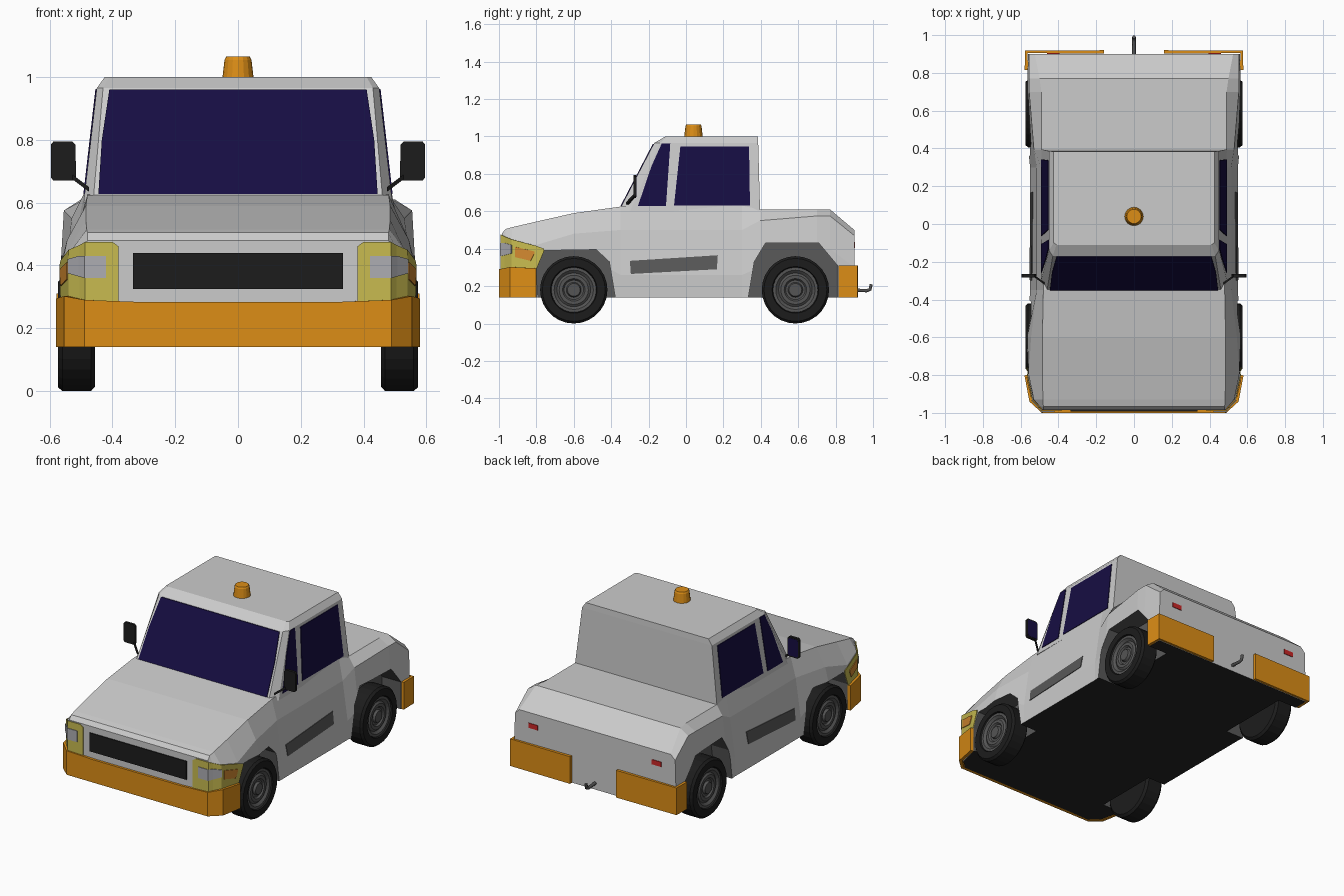
import bpy, bmesh, math
from mathutils import Vector

if "Cube" in bpy.data.objects:
    bpy.data.objects.remove(bpy.data.objects["Cube"])


def material(name, rgb):
    m = bpy.data.materials.new(name)
    m.diffuse_color = (*rgb, 1)
    m.use_nodes = True
    m.node_tree.nodes["Principled BSDF"].inputs["Base Color"].default_value = m.diffuse_color
    return m


GREY = material("paint_grey", (.52, .52, .52))
DARK = material("dark_grey", (.1, .1, .1))
BLACK = material("black", (.012, .012, .012))
FLOOR = material("floor_black", (.018, .018, .018))
ORANGE = material("orange", (.72, .27, .008))
YELLOW = material("lamp_yellow", (.58, .5, .08))
LENS = material("lens_grey", (.42, .42, .45))
AMBER = material("amber", (.65, .25, .03))
RED = material("red", (.6, .02, .02))
GLASS = material("dark_blue_glass", (.008, .004, .055))
RIM = material("rim_grey", (.09, .09, .09))


def mesh(name, verts, faces, *mats):
    me = bpy.data.meshes.new(name)
    me.from_pydata([tuple(v) for v in verts], [], faces)
    bm = bmesh.new()
    bm.from_mesh(me)
    bmesh.ops.recalc_face_normals(bm, faces=bm.faces)
    bm.to_mesh(me)
    bm.free()
    for m in mats:
        me.materials.append(m)
    ob = bpy.data.objects.new(name, me)
    bpy.context.collection.objects.link(ob)
    return ob


def loft(name, rings, *mats):
    """Skin closed rings of equal length and cap both ends."""
    n = len(rings[0])
    faces = [(i * n + j, i * n + (j + 1) % n, (i + 1) * n + (j + 1) % n, (i + 1) * n + j)
             for i in range(len(rings) - 1) for j in range(n)]
    last = (len(rings) - 1) * n
    faces += [tuple(range(n)), tuple(range(last, last + n))]
    return mesh(name, [v for r in rings for v in r], faces, *mats)


def slab(name, pts, vec, *mats):
    """Flat outline extruded along a vector."""
    return loft(name, [pts, [Vector(p) + Vector(vec) for p in pts]], *mats)


def strip(name, cols, thick, mat):
    """Upright band through columns of (x, y, z_low, z_high)."""
    v = [p for x, y, a, b in cols for p in ((x, y, a), (x, y, b))]
    f = [(2 * i, 2 * i + 2, 2 * i + 3, 2 * i + 1) for i in range(len(cols) - 1)]
    ob = mesh(name, v, f, mat)
    mod = ob.modifiers.new("thickness", 'SOLIDIFY')
    mod.thickness, mod.offset = thick, 0
    return ob


def lathe(name, profile, centre, n, side, mat):
    """Spin (radius, x) points around the x axis."""
    rings = [[(side * x, centre[0] + r * math.cos(2 * math.pi * k / n),
               centre[1] + r * math.sin(2 * math.pi * k / n)) for k in range(n)]
             for r, x in profile]
    return loft(name, rings, mat)


# Lower body: half sections bottom, waist, shoulder, top edge
sections = [
    (-.985, (.475, .14), (.485, .30), (.485, .46), (.48, .48)),
    (-.965, (.49, .14), (.50, .30), (.50, .46), (.48, .505)),
    (-.93, (.53, .14), (.535, .30), (.53, .45), (.482, .515)),
    (-.80, (.56, .14), (.562, .30), (.557, .42), (.485, .545)),
    (-.60, (.56, .14), (.565, .40), (.545, .48), (.485, .59)),
    (-.35, (.55, .14), (.55, .26), (.515, .50), (.48, .625)),
    (.30, (.55, .14), (.55, .26), (.515, .50), (.49, .63)),
    (.395, (.56, .14), (.56, .30), (.53, .55), (.49, .61)),
    (.70, (.565, .14), (.565, .40), (.555, .575), (.49, .61)),
    (.77, (.565, .14), (.565, .40), (.555, .575), (.50, .61)),
    (.90, (.56, .14), (.56, .30), (.555, .47), (.525, .50)),
]
rings = [[(x, y, z) for x, z in half] + [(-x, y, z) for x, z in reversed(half)]
         for y, *half in sections]
body = loft("lower_body", rings, GREY, DARK, FLOOR)
for p in body.data.polygons:
    if abs(p.normal.z) > .9 and p.center.z < .15:
        p.material_index = 2

# Wheel arches cut from the body
arches = {
    "front": [(-.79, .1), (-.80, .30), (-.76, .39), (-.48, .395), (-.41, .33), (-.38, .15), (-.38, .1)],
    "rear": [(.335, .1), (.335, .15), (.365, .33), (.425, .43), (.71, .43), (.81, .31), (.81, .1)],
}
for side, label in ((1, "right"), (-1, "left")):
    for end, pts in arches.items():
        cut = slab(f"{end}_{label}_arch_cutter", [(side * .43, y, z) for y, z in pts],
                   (side * .3, 0, 0), GREY, DARK, FLOOR)
        for p in cut.data.polygons:
            p.material_index = 1
        cut.hide_render = True
        cut.hide_viewport = False
        cut.display_type = 'WIRE'
        mod = body.modifiers.new("arch", 'BOOLEAN')
        mod.operation, mod.object, mod.solver = 'DIFFERENCE', cut, 'EXACT'


# Cab
def cab_ring(z, xf, yf, xs, ys, yb):
    half = [(xf, yf), (xs, ys), (xs, yb)]
    return [(x, y, z) for x, y in half] + [(-x, y, z) for x, y in reversed(half)]


loft("cab", [cab_ring(.60, .462, -.36, .492, -.299, .396),
             cab_ring(.965, .43, -.17, .45, -.14, .386),
             cab_ring(1.0, .41, -.11, .425, -.10, .384)], GREY)


# Glass
def screen(x, z):
    return (x, -.36 + .19 * (z - .60) / .365 - .005, z)


half = [(.445, .627), (.434, .80), (.41, .96)]
slab("windscreen", [screen(x, z) for x, z in half] + [screen(-x, z) for x, z in reversed(half)],
     (0, .008, 0), GLASS)
windows = {
    "front": [(-.257, .628), (-.107, .628), (-.084, .962), (-.13, .962), (-.185, .84)],
    "rear": [(-.064, .632), (.342, .632), (.337, .947), (-.03, .947)],
}

front_line = [(.485, -.99), (.504, -.97), (.54, -.93)]
for s, label in ((1, "right"), (-1, "left")):
    for end, pts in windows.items():
        slab(f"{end}_{label}_window",
             [(s * (.496 - .042 * (z - .60) / .365), y, z) for y, z in pts], (-s * .008, 0, 0), GLASS)

    # Door trim
    slab(f"{label}_door_trim", [(s * (.554 - .146 * (z - .26)), y, z) for y, z in
         ((-.30, .335), (.17, .365), (.165, .29), (-.295, .265))], (-s * .01, 0, 0), DARK)

    # Headlights wrapping round the corner
    strip(f"{label}_headlight", [(s * x, y, a, b) for x, y, a, b in (
        (.38, -.989, .28, .46), (.40, -.989, .28, .475), (.487, -.989, .28, .475),
        (.503, -.968, .28, .465), (.538, -.932, .28, .45), (.564, -.80, .29, .415),
        (.567, -.76, .385, .40))], .004, YELLOW)
    strip(f"{label}_headlight_lens", [(s * x, y, a, b) for x, y, a, b in (
        (.42, -.993, .36, .43), (.488, -.993, .36, .43), (.507, -.97, .365, .43),
        (.542, -.933, .375, .42))], .004, LENS)
    strip(f"{label}_indicator", [(s * x, y, a, b) for x, y, a, b in (
        (.545, -.915, .355, .41), (.564, -.83, .335, .39), (.567, -.81, .375, .385))], .004, AMBER)

    # Rear bumper corners and tail lights
    strip(f"{label}_rear_bumper", [(s * .16, .911, .14, .31), (s * .57, .911, .14, .31),
                                   (s * .57, .815, .14, .31)], .018, ORANGE)
    slab(f"{label}_tail_light", [(s * .395, .895, .405), (s * .46, .895, .405),
                                 (s * .46, .895, .435), (s * .395, .895, .435)], (0, .009, 0), RED)

    # Door mirror: housing, glass and stalk
    o = [(.522, .67), (.588, .67), (.596, .68), (.596, .785), (.588, .795),
         (.528, .795), (.518, .785), (.516, .68)]
    slab(f"{label}_mirror", [(s * x, -.282, z) for x, z in o], (0, .016, 0), BLACK)
    slab(f"{label}_mirror_glass", [(s * (.556 + (x - .556) * .85), -.268, .7325 + (z - .7325) * .88)
                                   for x, z in o], (0, .004, 0), GLASS)
    slab(f"{label}_mirror_stalk", [(s * .475, -.32, .635), (s * .475, -.308, .635),
                                   (s * .475, -.308, .65), (s * .475, -.32, .65)],
         (s * .06, .043, .045), BLACK)

    # Wheels
    for end, y in (("front", -.60), ("rear", .585)):
        lathe(f"{end}_{label}_tyre", [(.10, .455), (.165, .455), (.18, .468), (.18, .56),
              (.168, .574), (.125, .574), (.118, .55)], (y, .18), 28, s, BLACK)
        lathe(f"{end}_{label}_rim", [(.12, .50), (.12, .566), (.105, .566), (.09, .553), (.078, .562),
              (.06, .562), (.052, .552), (.04, .552), (.034, .566), (.015, .566)], (y, .18), 28, s, RIM)

# Front bumper
cols = [(.30, -.99, .14, .283), (.485, -.99, .14, .29), (.545, -.935, .14, .302), (.57, -.80, .14, .295)]
strip("front_bumper", [(-x, y, a, b) for x, y, a, b in reversed(cols)] + cols, .02, ORANGE)

# Grille
slab("grille", [(-.335, -.992, .325), (.335, -.992, .325), (.335, -.992, .44), (-.335, -.992, .44)],
     (0, .012, 0), BLACK)

# Roof beacon
loft("roof_beacon", [[(r * math.cos(k * math.pi / 8), .04 + r * math.sin(k * math.pi / 8), z)
     for k in range(16)] for r, z in ((.05, .995), (.043, 1.055), (.038, 1.065))], ORANGE)

# Tow hook
cu = bpy.data.curves.new("tow_hook", 'CURVE')
cu.dimensions, cu.bevel_depth, cu.bevel_resolution, cu.use_fill_caps = '3D', .01, 1, True
sp = cu.splines.new('POLY')
path = [(.89, .18), (.965, .175), (.984, .182), (.99, .21)]
sp.points.add(len(path) - 1)
for p, (y, z) in zip(sp.points, path):
    p.co = (0, y, z, 1)
cu.materials.append(RIM)
bpy.context.collection.objects.link(bpy.data.objects.new("tow_hook", cu))
